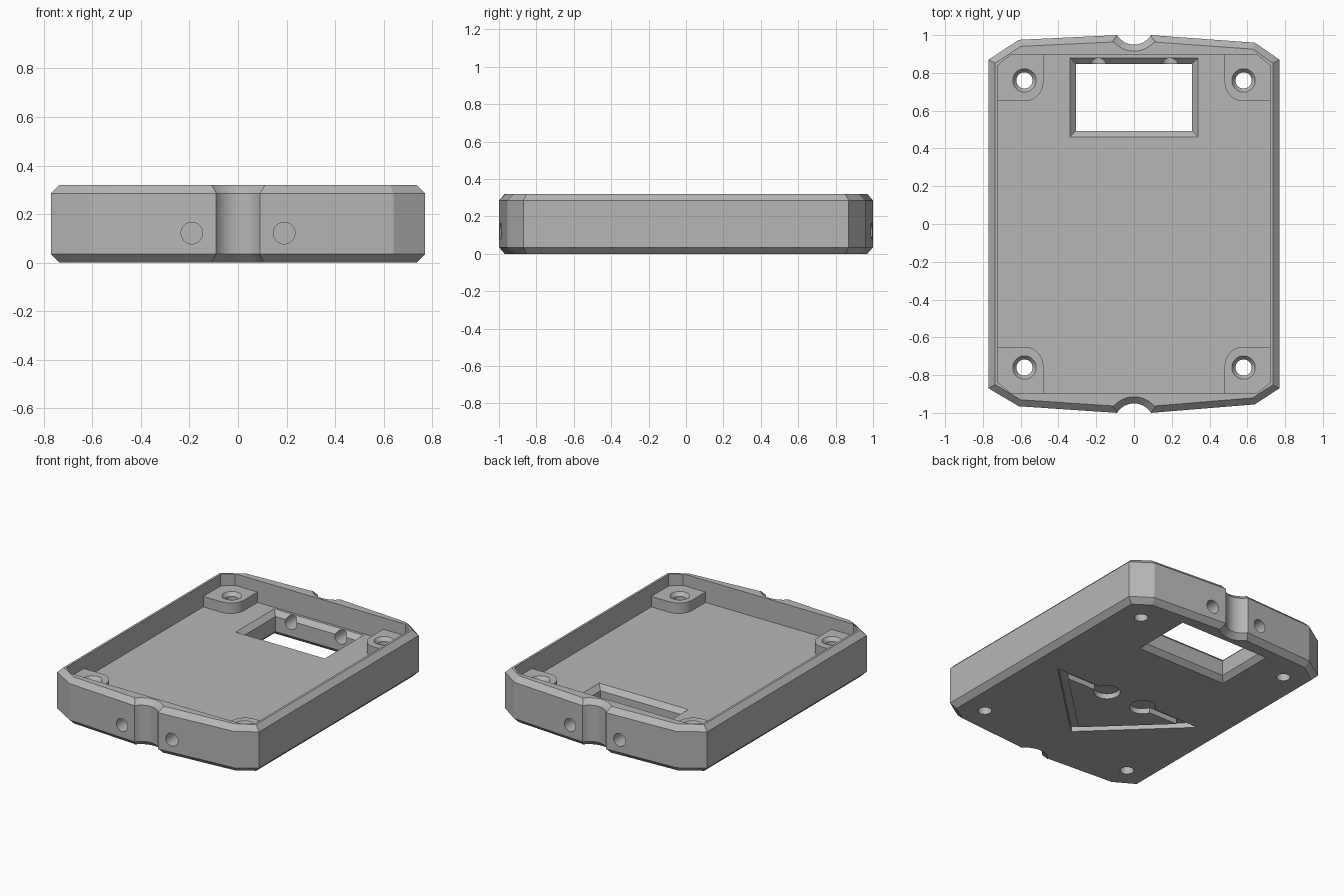
import bpy, bmesh
from math import pi, cos, sin, radians
from mathutils import Vector, Matrix

cube = bpy.data.objects.get("Cube")
if cube:
    bpy.data.objects.remove(cube, do_unlink=True)

grey = bpy.data.materials.new("case_grey")
grey.use_nodes = True
grey.diffuse_color = (0.47, 0.47, 0.47, 1)
for node in grey.node_tree.nodes:
    if node.type == 'BSDF_PRINCIPLED':
        node.inputs["Base Color"].default_value = grey.diffuse_color


def circle(x, y, r, n=40):
    return [(x + r * cos(2 * pi * i / n), y + r * sin(2 * pi * i / n)) for i in range(n)]


def rect(x0, x1, y0, y1):
    return [(x0, y0), (x1, y0), (x1, y1), (x0, y1)]


def inset(pts, d):
    """Offset a counter-clockwise outline inwards with mitred corners."""
    out = []
    for i, p in enumerate(pts):
        p, a, b = Vector(p), Vector(pts[i - 1]), Vector(pts[(i + 1) % len(pts)])
        e, f = (p - a).normalized(), (b - p).normalized()
        n, m = Vector((-e.y, e.x)), Vector((-f.y, f.x))
        out.append(tuple(p + (n + m) * d / (1 + n.dot(m))))
    return out


def loft(name, rings, matrix=None):
    """Closed solid through a stack of (outline, height) rings."""
    bm = bmesh.new()
    loops = [[bm.verts.new((x, y, z)) for x, y in pts] for pts, z in rings]
    n = len(loops[0])
    for low, high in zip(loops, loops[1:]):
        for i in range(n):
            j = (i + 1) % n
            bm.faces.new((low[i], low[j], high[j], high[i]))
    bm.faces.new(loops[0][::-1])
    bm.faces.new(loops[-1])
    if matrix:
        bm.transform(matrix)
    bmesh.ops.recalc_face_normals(bm, faces=bm.faces[:])
    mesh = bpy.data.meshes.new(name)
    bm.to_mesh(mesh)
    bm.free()
    mesh.materials.append(grey)
    obj = bpy.data.objects.new(name, mesh)
    bpy.context.collection.objects.link(obj)
    return obj


def combine(target, tool, operation='DIFFERENCE'):
    mod = target.modifiers.new(tool.name, 'BOOLEAN')
    mod.operation, mod.solver, mod.object = operation, 'EXACT', tool
    bpy.context.view_layer.objects.active = target
    bpy.ops.object.modifier_apply(modifier=mod.name)
    bpy.data.objects.remove(tool, do_unlink=True)


HEIGHT, FLOOR, POST, CHAMFER = 0.32, 0.168, 0.24, 0.035

# Chamfered outer body with a round notch at each end
angles = [radians(-32 - 116 * i / 20) for i in range(21)]
notch = [(0.106 * cos(t), 1.056 + 0.106 * sin(t)) for t in angles]
outline = ([(0.77, 0.87), (0.64, 0.96)] + notch + [(-0.61, 0.975), (-0.77, 0.87),
           (-0.77, -0.87), (-0.61, -0.965)] + [(-x, -y) for x, y in notch]
           + [(0.64, -0.955), (0.77, -0.87)])
small = inset(outline, CHAMFER)
case = loft("case_shell", [(small, 0), (outline, CHAMFER),
                           (outline, HEIGHT - CHAMFER), (small, HEIGHT)])

# Inner cavity with clipped corners
quarter = [(0.72, 0.84), (0.65, 0.898)]
flip = quarter[::-1]
cavity = (quarter + [(-x, y) for x, y in flip] + [(-x, -y) for x, y in quarter]
          + [(x, -y) for x, y in flip])
combine(case, loft("cavity", [(cavity, FLOOR), (cavity, 0.5)]))

# Corner posts with a rounded inner corner, each with a countersunk hole
steps = [radians(180 + 90 * i / 10) for i in range(11)]
foot = [(0.73, 0.65), (0.73, 0.86), (0.66, 0.91), (0.48, 0.91)]
foot += [(0.58 + 0.1 * cos(t), 0.75 + 0.1 * sin(t)) for t in steps]
for sx in (-1, 1):
    for sy in (-1, 1):
        pts = [(sx * x, sy * y) for x, y in foot]
        combine(case, loft("corner_post", [(pts, 0.14), (pts, POST)]), 'UNION')
        hole = [(circle(sx * 0.58, sy * 0.76, r), z) for r, z in
                ((0.043, -0.1), (0.043, POST - 0.025), (0.062, POST), (0.062, 0.5))]
        combine(case, loft("screw_hole", hole))

# Window chamfered on both faces of the floor
window = rect(-0.34, 0.34, 0.46, 0.88)
combine(case, loft("window", [(inset(window, -0.01), -0.01), (inset(window, 0.032), 0.032),
                              (inset(window, 0.032), FLOOR - 0.032),
                              (inset(window, -0.01), FLOOR + 0.01)]))

# Round side holes beside both notches
turn = Matrix.Rotation(pi / 2, 4, 'X')
for x in (-0.19, 0.19):
    for z0, z1 in ((0.85, 1.1), (-1.1, -0.8)):
        bore = circle(x, 0.122, 0.0445)
        combine(case, loft("side_hole", [(bore, z0), (bore, z1)], turn))

# Engraved open triangle ending in two round pads on the underside
half = [(0.14, -0.064), (0.57, -0.064), (0, -0.61)]
inner = [(0, -0.54), (0.444, -0.115), (0.14, -0.115)]
groove = (half + [(-x, y) for x, y in half[1::-1]]
          + [(-x, y) for x, y in inner[:0:-1]] + inner)
combine(case, loft("groove", [(groove, -0.05), (groove, 0.036)]))
for x in (-0.145, 0.145):
    pad = circle(x, -0.09, 0.083)
    combine(case, loft("round_pad", [(pad, -0.05), (pad, 0.036)]))

# Smooth round walls, keep the chamfers crisp
bpy.ops.object.select_all(action='DESELECT')
case.select_set(True)
bpy.context.view_layer.objects.active = case
bpy.ops.object.shade_smooth_by_angle(angle=radians(20))
